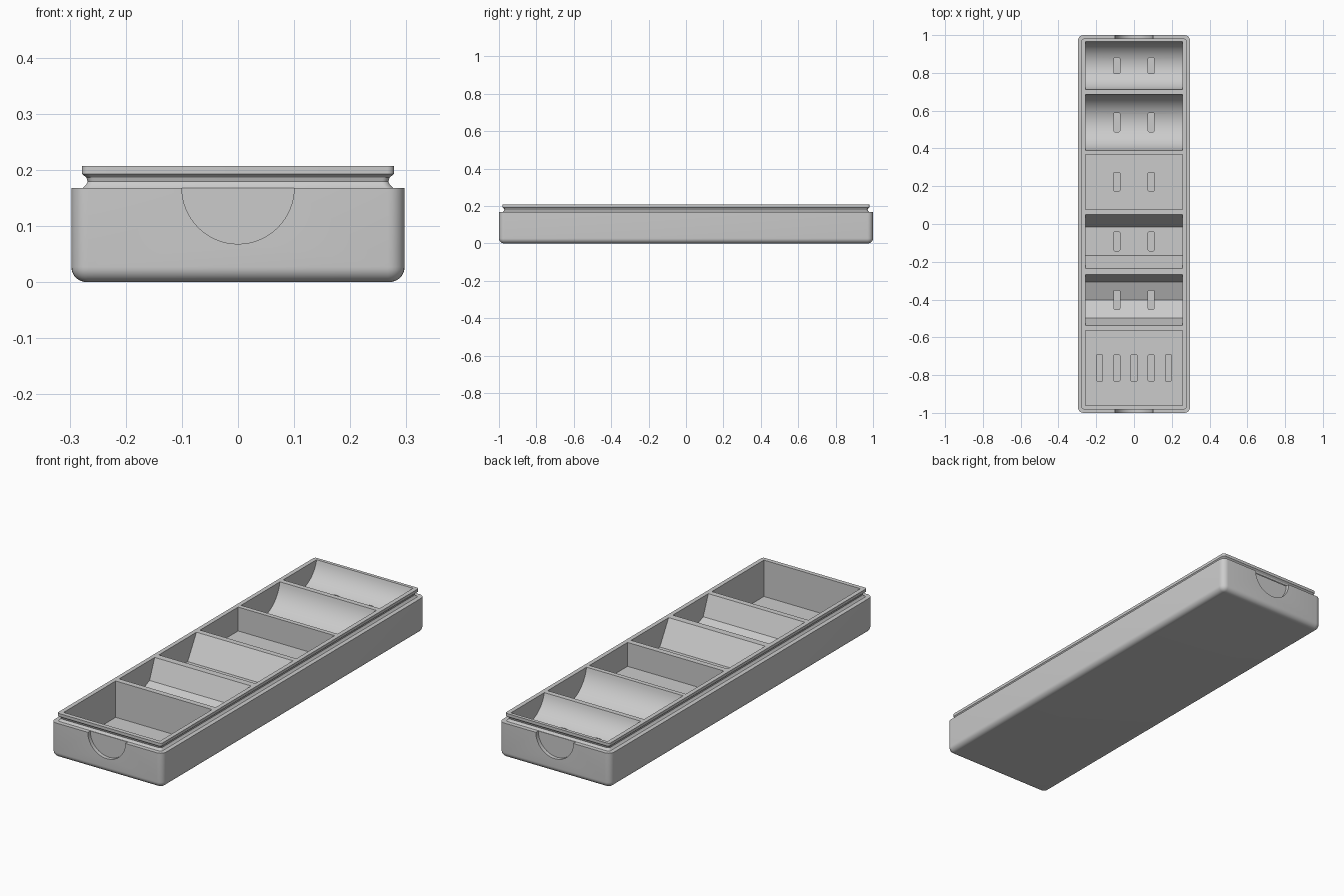
import bpy, bmesh, math
from mathutils import Vector

if "Cube" in bpy.data.objects:
    bpy.data.objects.remove(bpy.data.objects["Cube"], do_unlink=True)

HX, HY = 0.297, 1.0          # body half width and half length
SHOULDER, TOP = 0.168, 0.207
POCKET_X = 0.257

grey = bpy.data.materials.new("light grey")
grey.use_nodes = True
grey.diffuse_color = (0.6, 0.6, 0.6, 1)
grey.node_tree.nodes["Principled BSDF"].inputs["Base Color"].default_value = (0.6, 0.6, 0.6, 1)


def finish(bm, name):
    bmesh.ops.recalc_face_normals(bm, faces=bm.faces)
    mesh = bpy.data.meshes.new(name)
    bm.to_mesh(mesh)
    bm.free()
    mesh.materials.append(grey)
    obj = bpy.data.objects.new(name, mesh)
    bpy.context.collection.objects.link(obj)
    return obj


def rounded_rect(hx, hy, r, segs=6):
    """Outline of a rounded rectangle, anticlockwise."""
    pts = []
    for quarter, (sx, sy) in enumerate([(1, 1), (-1, 1), (-1, -1), (1, -1)]):
        for i in range(segs + 1):
            a = math.pi / 2 * (quarter + i / segs)
            pts.append((sx * (hx - r) + r * math.cos(a), sy * (hy - r) + r * math.sin(a)))
    return pts


def loft(bm, loops):
    """Skin a stack of equal point loops and cap both ends."""
    rings = [[bm.verts.new(p) for p in loop] for loop in loops]
    n = len(rings[0])
    for a, b in zip(rings, rings[1:]):
        for i in range(n):
            bm.faces.new((a[i], a[(i + 1) % n], b[(i + 1) % n], b[i]))
    bm.faces.new(rings[0])
    bm.faces.new(rings[-1])


# Tray: rounded bottom, straight wall, shoulder, grooved lip
ROUND = 0.027
profile = []
for i in range(9):
    a = math.pi / 2 * i / 8
    profile.append((ROUND * (1 - math.sin(a)), ROUND * (1 - math.cos(a))))
profile += [(0, SHOULDER), (0.021, SHOULDER), (0.026, 0.173), (0.029, 0.179),
            (0.027, 0.186), (0.020, 0.192), (0.019, 0.193), (0.019, TOP)]
bm = bmesh.new()
loft(bm, [[(x, y, z) for x, y in rounded_rect(HX - d, HY - d, max(0.03 - d, 0.012))]
          for d, z in profile])
tray = finish(bm, "tray")


# Pocket cross-sections, as (y offset, z) from one rim down and up to the other
def round_pocket(half, radius, segs=28):
    edge = math.asin(half / radius)
    axis = TOP + radius * math.cos(edge)
    return [(radius * math.sin(t), axis - radius * math.cos(t))
            for t in (edge * (2 * i / segs - 1) for i in range(segs + 1))]


def angled_pocket(half, *steps):
    left = [(-half, TOP)] + [(-y, z) for y, z in steps]
    return left + [(-y, z) for y, z in reversed(left) if y != 0]


# centre y, section, slot length, slot x positions, pocket floor height
pair = (-0.091, 0.091)
row = [0.091 * i for i in range(-2, 3)]
pockets = [
    (0.838, round_pocket(0.127, 0.130), 0.085, pair, 0.105),
    (0.538, round_pocket(0.148, 0.150), 0.10, pair, 0.081),
    (0.223, angled_pocket(0.145, (0.145, 0.092)), 0.10, pair, 0.092),
    (-0.092, angled_pocket(0.143, (0.076, 0.091)), 0.10, pair, 0.091),
    (-0.402, angled_pocket(0.135, (0.096, 0.111), (0, 0.071)), 0.10, pair, 0.071),
    (-0.762, angled_pocket(0.198, (0.198, 0.032)), 0.14, row, 0.032),
]

# Cutters: pockets, floor slots and thumb notches
pocket_bm, slot_bm, notch_bm = bmesh.new(), bmesh.new(), bmesh.new()
for cy, section, length, slot_xs, floor in pockets:
    outline = [(section[0][0], TOP + 0.05)] + section + [(section[-1][0], TOP + 0.05)]
    loft(pocket_bm, [[(x, cy + y, z) for y, z in outline] for x in (-POCKET_X, POCKET_X)])
    for sx in slot_xs:
        shape = rounded_rect(0.016, length / 2, 0.005, 3)
        loft(slot_bm, [[(sx + x, cy + y, z) for x, y in shape]
                       for z in (floor - 0.015, floor + 0.06)])
for side in (-1, 1):
    circle = [(0.1 * math.cos(t), SHOULDER + 0.1 * math.sin(t))
              for t in (math.tau * i / 64 for i in range(64))]
    loft(notch_bm, [[(x, side * y, z) for x, z in circle] for y in (HY - 0.0185, HY + 0.05)])

cutters = [finish(pocket_bm, "pocket_cutter"), finish(slot_bm, "slot_cutter"),
           finish(notch_bm, "notch_cutter")]
for cutter in cutters:
    cutter.hide_render = True
    mod = tray.modifiers.new(cutter.name, 'BOOLEAN')
    mod.operation = 'DIFFERENCE'
    mod.solver = 'EXACT'
    mod.object = cutter

# Bake the cuts and remove the cutters
bpy.context.view_layer.update()
evaluated = tray.evaluated_get(bpy.context.evaluated_depsgraph_get())
carved = bpy.data.meshes.new_from_object(evaluated)
tray.modifiers.clear()
tray.data = carved
for cutter in cutters:
    bpy.data.objects.remove(cutter, do_unlink=True)

bpy.ops.object.select_all(action='DESELECT')
tray.select_set(True)
bpy.context.view_layer.objects.active = tray
bpy.ops.object.shade_smooth_by_angle(angle=math.radians(20))
